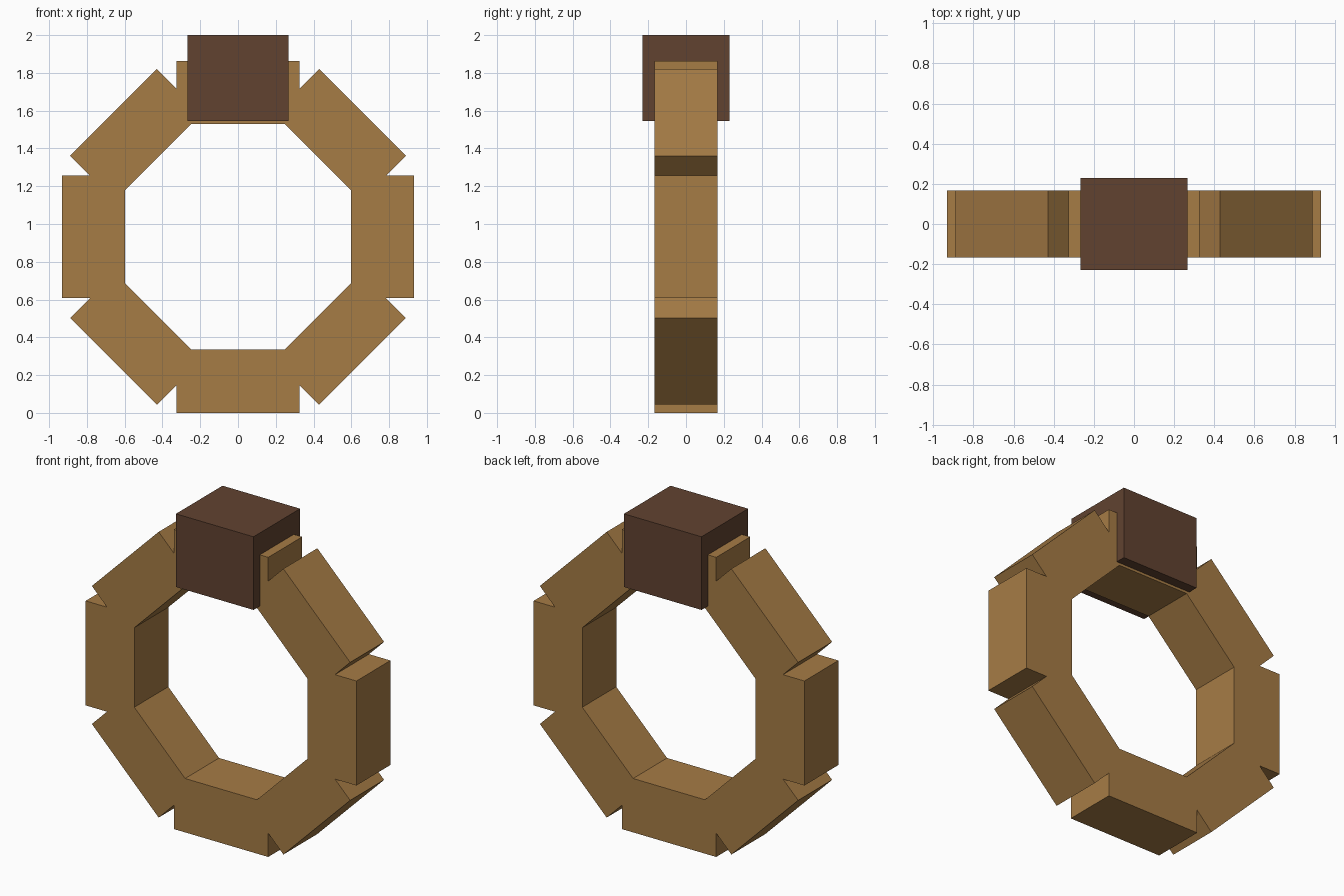
import bpy, math
from mathutils import Matrix, Vector

if "Cube" in bpy.data.objects:
    bpy.data.objects.remove(bpy.data.objects["Cube"])


def material(name, color):
    m = bpy.data.materials.new(name)
    m.diffuse_color = (*color, 1)
    m.use_nodes = True
    m.node_tree.nodes["Principled BSDF"].inputs["Base Color"].default_value = m.diffuse_color
    return m


def box(name, center, size, mat, angle=0.0):
    bpy.ops.mesh.primitive_cube_add(size=1)
    ob = bpy.context.object
    ob.name = name
    ob.data.transform(Matrix.Diagonal((*size, 1)))
    ob.location = center
    ob.rotation_euler = (0, angle, 0)
    ob.data.materials.append(mat)
    return ob


wood = material("light_wood", (0.38, 0.20, 0.06))
dark = material("dark_wood", (0.12, 0.055, 0.03))

# Ring of eight overlapping straight segments standing upright
OUTER, INNER = 0.932, 0.597
mid = (OUTER + INNER) / 2
for i in range(8):
    a = i * math.tau / 8
    center = Vector((mid * math.sin(a), 0, OUTER + mid * math.cos(a)))
    box(f"ring_segment_{i + 1}", center, (0.65, 0.334, OUTER - INNER), wood, a)

# Dark block clasping the top segment
box("top_block", (0, 0, 1.7725), (0.534, 0.458, 0.455), dark)
